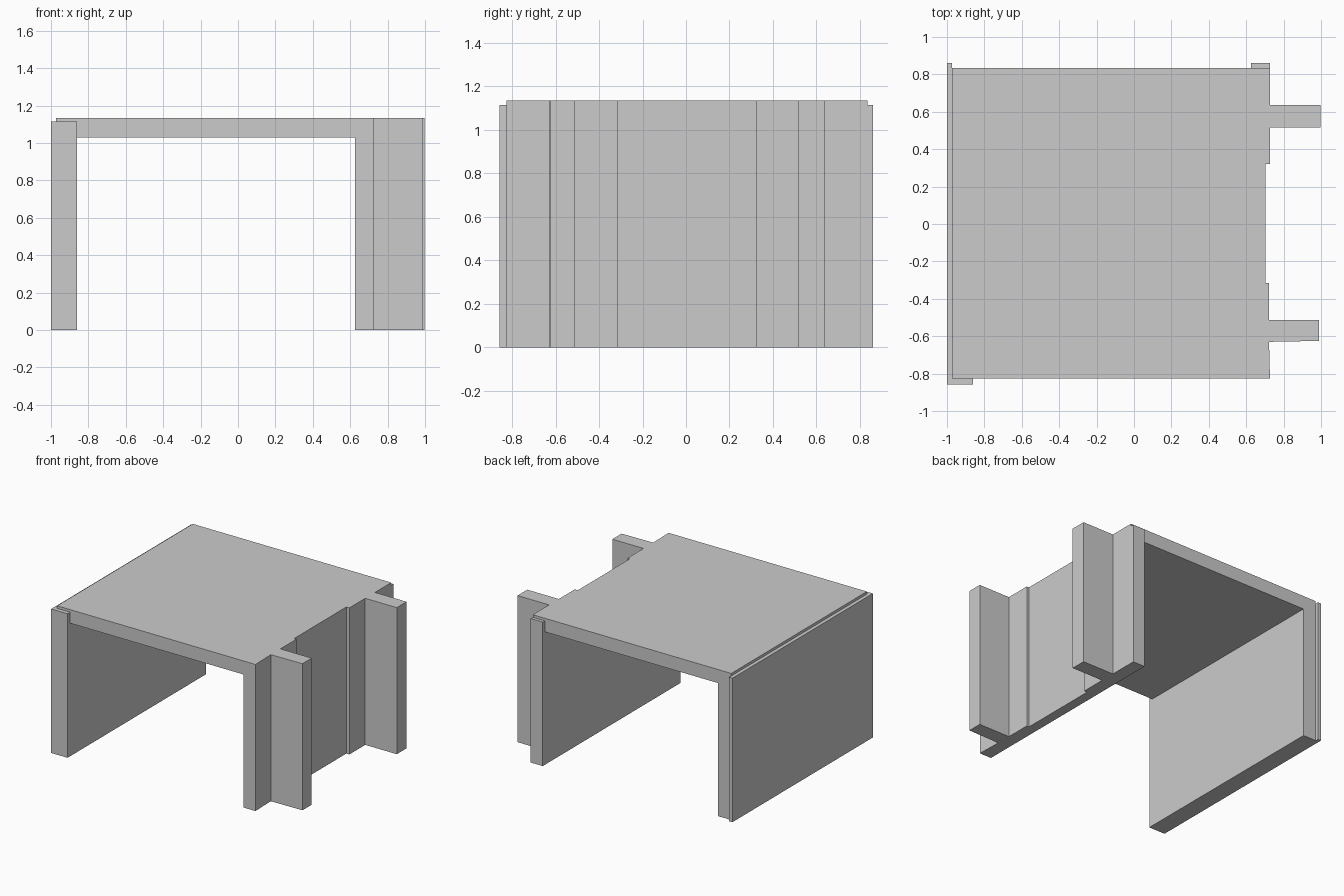
import bpy, bmesh

if "Cube" in bpy.data.objects:
    bpy.data.objects.remove(bpy.data.objects["Cube"])


def prism(name, outline, z0, z1):
    """Extrude a plan outline (counter-clockwise x, y points) from z0 to z1."""
    bm = bmesh.new()
    face = bm.faces.new([bm.verts.new((x, y, z0)) for x, y in outline])
    top = bmesh.ops.extrude_face_region(bm, geom=[face], use_keep_orig=True)
    verts = [v for v in top["geom"] if isinstance(v, bmesh.types.BMVert)]
    bmesh.ops.translate(bm, verts=verts, vec=(0, 0, z1 - z0))
    bmesh.ops.recalc_face_normals(bm, faces=bm.faces)
    mesh = bpy.data.meshes.new(name)
    bm.to_mesh(mesh)
    bm.free()
    obj = bpy.data.objects.new(name, mesh)
    bpy.context.collection.objects.link(obj)
    return obj


def box(name, x0, x1, y0, y1, z0, z1):
    return prism(name, [(x0, y0), (x1, y0), (x1, y1), (x0, y1)], z0, z1)


FRONT, BACK = -0.825, 0.835      # ends of roof and wall cores
TOP, CLAD_TOP, CEILING = 1.135, 1.115, 1.03

# Flat roof slab
box("roof_slab", -0.972, 0.625, FRONT, BACK, CEILING, TOP)

# Left wall: core under the roof, thin cladding that wraps its front end
box("left_wall_core", -0.972, -0.86, FRONT, BACK, 0, CEILING)
prism("left_wall_cladding", [
    (-1, -0.857), (-0.86, -0.857), (-0.86, FRONT), (-0.972, FRONT),
    (-0.972, 0.86), (-1, 0.86)], 0, CLAD_TOP)

# Right wall: recessed middle and two outward fins
prism("right_wall_with_fins", [
    (0.625, FRONT), (0.727, FRONT), (0.722, -0.63), (0.99, -0.625),
    (0.99, -0.512), (0.722, -0.512), (0.722, -0.316), (0.702, -0.316),
    (0.702, 0.322), (0.728, 0.322), (0.728, 0.517), (0.998, 0.517),
    (0.998, 0.636), (0.728, 0.636), (0.728, BACK), (0.625, BACK)], 0, TOP)

# Cover on the back end of the right wall
box("right_wall_back_cladding", 0.625, 0.728, BACK, 0.86, 0, CLAD_TOP)
